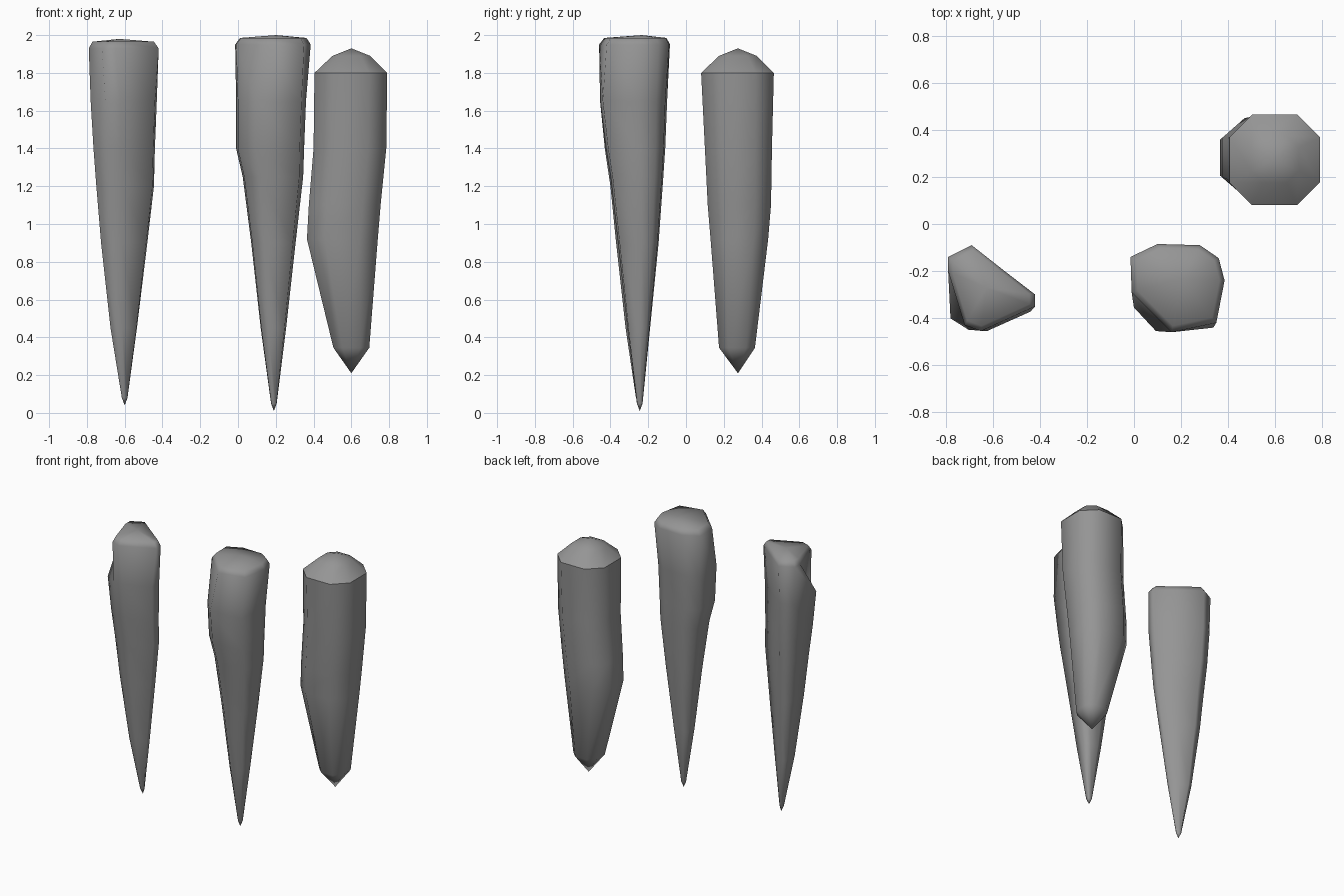
import bpy, bmesh

if "Cube" in bpy.data.objects:
    bpy.data.objects.remove(bpy.data.objects["Cube"], do_unlink=True)

stone = bpy.data.materials.new("stone grey")
stone.use_nodes = True
grey = (0.3, 0.3, 0.3, 1)
stone.diffuse_color = grey
stone.node_tree.nodes["Principled BSDF"].inputs["Base Color"].default_value = grey


def fit(outline, box):
    """Stretch an outline to fill the box (x low, x high, y low, y high)."""
    xs, ys = zip(*outline)
    x0, x1, y0, y1 = box
    sx = (x1 - x0) / (max(xs) - min(xs))
    sy = (y1 - y0) / (max(ys) - min(ys))
    return [(x0 + (x - min(xs)) * sx, y0 + (y - min(ys)) * sy) for x, y in outline]


def loft(name, rings, start=None, end=None):
    """Skin a stack of rings, closing to a point at either end."""
    bm = bmesh.new()
    loops = [[bm.verts.new(p) for p in ring] for ring in rings]
    n = len(loops[0])
    for a, b in zip(loops, loops[1:]):
        for i in range(n):
            j = (i + 1) % n
            bm.faces.new((a[i], a[j], b[j], b[i]))
    for point, loop in ((start, loops[0]), (end, loops[-1])):
        if point:
            tip = bm.verts.new(point)
            for i in range(n):
                bm.faces.new((loop[i], loop[(i + 1) % n], tip))
    bmesh.ops.recalc_face_normals(bm, faces=bm.faces)
    if start is None:  # an open cap must face up
        bm.normal_update()
        if sum(f.normal.z for f in bm.faces) < 0:
            bmesh.ops.reverse_faces(bm, faces=bm.faces)
    for f in bm.faces:
        f.smooth = True
    mesh = bpy.data.meshes.new(name)
    bm.to_mesh(mesh)
    bm.free()
    mesh.materials.append(stone)
    obj = bpy.data.objects.new(name, mesh)
    bpy.context.collection.objects.link(obj)
    return obj


def body_rings(outline, levels):
    return [[(x, y, z) for x, y in fit(outline, box)] for z, *box in levels]


def spike(name, body, top, levels, tip, rim, crown):
    """Tapered spike: body rings, a trimmed rim, a rounded edge and a crown."""
    rings = body_rings(body, levels)
    rings.append([(x, y, rim) for x, y in top])
    cx = sum(x for x, y in top) / len(top)
    cy = sum(y for x, y in top) / len(top)
    rings.append([(cx + (x - cx) * .88, cy + (y - cy) * .88, crown - .015) for x, y in top])
    return loft(name, rings, tip, (cx, cy, crown))


# Wedge-shaped spike
spike("wedge_spike",
      [(-.78, -.13), (-.69, -.09), (-.55, -.2), (-.42, -.3),
       (-.43, -.37), (-.62, -.455), (-.7, -.45), (-.78, -.4)],
      [(-.79, -.14), (-.69, -.09), (-.55, -.2), (-.42, -.3),
       (-.42, -.35), (-.65, -.455), (-.72, -.43), (-.79, -.2)],
      [(.08, -.615, -.585, -.265, -.235),
       (.45, -.675, -.535, -.32, -.19),
       (.9, -.725, -.48, -.37, -.15),
       (1.2, -.75, -.445, -.4, -.13),
       (1.4, -.765, -.44, -.43, -.11),
       (1.65, -.78, -.43, -.455, -.1)],
      (-.6, -.25, .04), 1.93, 1.98)

# Broad spike
spike("broad_spike",
      [(-.01, -.13), (.1, -.085), (.28, -.095), (.36, -.145),
       (.385, -.24), (.36, -.44), (.1, -.455), (0, -.35)],
      [(-.015, -.14), (.1, -.085), (.28, -.09), (.36, -.145),
       (.385, -.24), (.35, -.42), (.16, -.46), (-.01, -.29)],
      [(.05, .175, .205, -.26, -.23),
       (.45, .12, .255, -.31, -.19),
       (.9, .07, .305, -.36, -.145),
       (1.25, .025, .345, -.4, -.12),
       (1.4, -.01, .35, -.425, -.11),
       (1.65, -.01, .36, -.455, -.1)],
      (.19, -.245, .01), 1.95, 2)

# Blunt post with a separate domed cap
octagon = [(-2, -1), (-1, -2), (1, -2), (2, -1), (2, 1), (1, 2), (-1, 2), (-2, 1)]
rim = (1.8, .405, .79, .08, .465)
loft("blunt_post", body_rings(octagon, [
    (.345, .505, .695, .175, .365),
    (.92, .365, .74, .13, .435),
    (1.1, .375, .755, .115, .45),
    (1.4, .4, .785, .1, .455), rim]), (.6, .275, .21), None)
loft("post_cap", body_rings(octagon, [rim, (1.89, .5, .7, .175, .375)]),
     None, (.6, .275, 1.93))
